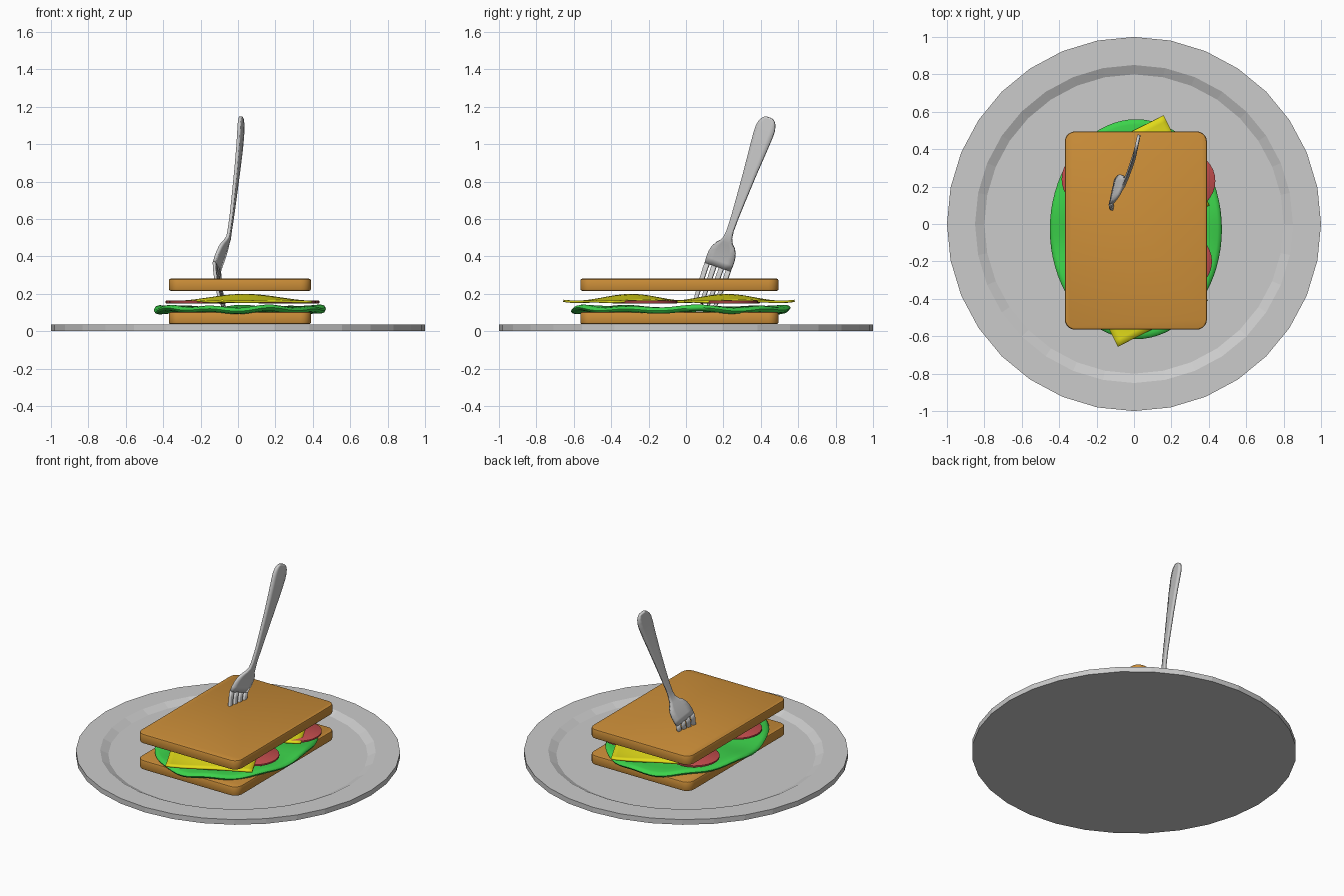
import bpy, bmesh, math
from mathutils import Vector

if "Cube" in bpy.data.objects:
    bpy.data.objects.remove(bpy.data.objects["Cube"])


def finish(name, bm, color=None, smooth=35):
    bmesh.ops.recalc_face_normals(bm, faces=bm.faces)
    me = bpy.data.meshes.new(name)
    bm.to_mesh(me)
    bm.free()
    ob = bpy.data.objects.new(name, me)
    bpy.context.collection.objects.link(ob)
    if color:
        mat = bpy.data.materials.get(color[0]) or bpy.data.materials.new(color[0])
        mat.diffuse_color = (*color[1], 1)
        mat.use_nodes = True
        mat.node_tree.nodes["Principled BSDF"].inputs["Base Color"].default_value = mat.diffuse_color
        me.materials.append(mat)
    if smooth:
        bpy.ops.object.select_all(action='DESELECT')
        ob.select_set(True)
        bpy.context.view_layer.objects.active = ob
        bpy.ops.object.shade_smooth_by_angle(angle=math.radians(smooth))
    return ob


def lathe(profile, segs, center, radii=(1, 1), wave=None):
    """Spin an open (r, z) profile into a closed, optionally wavy, disc."""
    bm = bmesh.new()
    rings = []
    for r, z in profile:
        ring = []
        for i in range(segs):
            a = 2 * math.pi * i / segs
            dz = wave(r, a) if wave else 0
            ring.append(bm.verts.new((center[0] + radii[0] * r * math.cos(a),
                                      center[1] + radii[1] * r * math.sin(a),
                                      center[2] + z + dz)))
        rings.append(ring)
    for a, b in zip(rings, rings[1:]):
        for i in range(segs):
            j = (i + 1) % segs
            bm.faces.new((a[i], a[j], b[j], b[i]))
    bm.faces.new(rings[0])
    bm.faces.new(rings[-1])
    return bm


BREAD = ("bread_crust", (0.6, 0.27, 0.04))
LETTUCE = ("lettuce_green", (0.045, 0.65, 0.07))
TOMATO = ("tomato_red", (0.55, 0.075, 0.075))
CHEESE = ("cheese_yellow", (0.75, 0.7, 0.01))

# Plate: 32 sides with a shallow recess
finish("plate", lathe([(1, 0), (1, 0.035), (0.85, 0.035), (0.8, 0.01)], 32, (0, 0, 0)), smooth=0)

# Bread slices: rounded corners, then softened edges
for name, z in (("bottom_bread", 0.07), ("top_bread", 0.248)):
    bm = bmesh.new()
    bmesh.ops.create_cube(bm, size=1)
    for v in bm.verts:
        v.co = Vector((v.co.x * 0.76 + 0.01, v.co.y * 1.06 - 0.035, v.co.z * 0.065 + z))
    upright = [e for e in bm.edges if abs(e.verts[0].co.z - e.verts[1].co.z) > 0.01]
    bmesh.ops.bevel(bm, geom=upright, offset=0.055, segments=5, profile=0.5, affect='EDGES')
    rim = [e for e in bm.edges if abs(e.verts[0].co.z - e.verts[1].co.z) < 0.01]
    bmesh.ops.bevel(bm, geom=rim, offset=0.01, segments=2, profile=0.5, affect='EDGES')
    finish(name, bm, BREAD)

# Lettuce: oval leaf with a rounded, rippled rim
half = [(0.02, 0.01), (0.35, 0.01), (0.65, 0.012), (0.85, 0.015), (0.95, 0.017), (0.985, 0.012)]
leaf = half + [(1, 0)] + [(r, -z) for r, z in reversed(half)]
finish("lettuce", lathe(leaf, 72, (0.01, -0.028, 0.116), (0.46, 0.588),
       lambda r, a: r * r * (0.007 * math.sin(9 * a) + 0.004 * math.sin(5 * a + 1))), LETTUCE, 60)

# Tomato slices
for i, (x, y) in enumerate([(0.28, 0.23), (0.262, -0.2), (-0.232, 0.24), (-0.215, -0.24)]):
    finish(f"tomato_slice_{i + 1}", lathe([(0.15, -0.008), (0.155, -0.005), (0.155, 0.005), (0.15, 0.008)],
           32, (x, y, 0.156)), TOMATO)

# Cheese slices: tilted squares that bulge up in the middle and droop at the edges
side, n = 0.54, 16
ang = math.radians(27)
for i, (cx, cy) in enumerate([(0.032, -0.293), (0.04, 0.218)]):
    bm = bmesh.new()
    bmesh.ops.create_grid(bm, x_segments=n, y_segments=n, size=side / 2)
    for v in bm.verts:
        x, y = v.co.x, v.co.y
        px = x * math.cos(ang) - y * math.sin(ang)
        py = x * math.sin(ang) + y * math.cos(ang)
        d = math.hypot(px * 0.8, py)
        v.co = Vector((cx + px, cy + py, 0.175 + 0.018 * math.cos(d * 10.5)))
    ob = finish(f"cheese_slice_{i + 1}", bm, CHEESE)
    sol = ob.modifiers.new("thickness", 'SOLIDIFY')
    sol.thickness, sol.offset = 0.012, 0

# Fork: flat strips that follow a curved, leaning axis
axis = Vector((0, 0.325, 0.946))
across = Vector((0.2, 0.93, -0.32)).normalized()
bend = [(0, -0.085), (0.15, -0.11), (0.22, -0.113), (0.3, -0.085), (0.38, -0.05),
        (0.5, -0.033), (0.7, -0.01), (0.92, 0.012), (1.08, 0.02)]


def fork_point(s, w):
    for (s0, x0), (s1, x1) in zip(bend, bend[1:]):
        if s <= s1:
            break
    x = x0 + (x1 - x0) * (s - s0) / (s1 - s0)
    return Vector((x, 0.10, 0.14)) + axis * s + across * w


def strip(bm, stations):
    """stations: (distance along the fork, sideways offset, half width)"""
    prev = None
    for s, off, hw in stations:
        row = [bm.verts.new(fork_point(s, off + hw * k)) for k in (-1, -0.5, 0, 0.5, 1)]
        if prev:
            for j in range(4):
                bm.faces.new((prev[j], prev[j + 1], row[j + 1], row[j]))
        prev = row


bm = bmesh.new()
strip(bm, [(0.215, 0, 0.074), (0.25, 0, 0.076), (0.28, 0, 0.075), (0.31, 0, 0.068), (0.335, 0, 0.054),
           (0.355, 0, 0.035), (0.38, 0, 0.023), (0.42, 0, 0.018), (0.5, 0, 0.02), (0.6, 0, 0.026),
           (0.75, 0, 0.036), (0.88, 0, 0.047), (0.96, 0, 0.053), (1.0, 0, 0.053), (1.03, 0, 0.046),
           (1.05, 0, 0.033), (1.06, 0, 0.018)])
for k in (-1.5, -0.5, 0.5, 1.5):
    strip(bm, [(0, k * 0.037, 0.006), (0.03, k * 0.038, 0.01), (0.12, k * 0.04, 0.012),
               (0.18, k * 0.041, 0.013), (0.22, k * 0.041, 0.013)])
fork = finish("fork", bm, smooth=40)
sol = fork.modifiers.new("thickness", 'SOLIDIFY')
sol.thickness, sol.offset = 0.016, 0
